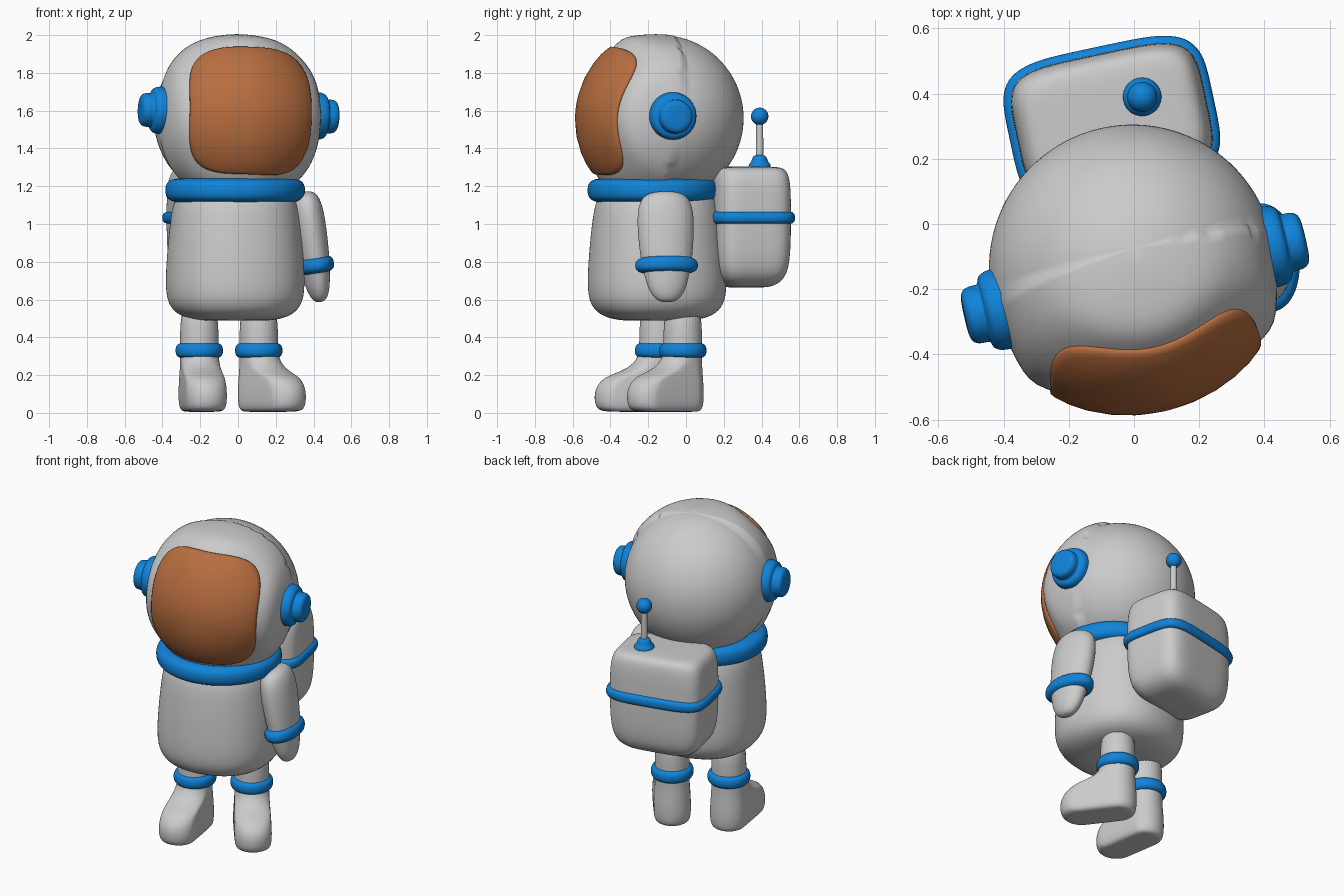
import bpy, bmesh, math
from mathutils import Matrix, Vector, Euler

if "Cube" in bpy.data.objects:
    bpy.data.objects.remove(bpy.data.objects["Cube"])


def material(name, rgb):
    m = bpy.data.materials.new(name)
    m.diffuse_color = (*rgb, 1)
    m.use_nodes = True
    m.node_tree.nodes["Principled BSDF"].inputs["Base Color"].default_value = m.diffuse_color
    return m


BLUE = material("blue", (0.005, 0.23, 0.70))
ORANGE = material("orange", (0.48, 0.155, 0.05))


def place(loc, rx=0, ry=0, rz=0):
    e = Euler([math.radians(a) for a in (rx, ry, rz)])
    return Matrix.Translation(loc) @ e.to_matrix().to_4x4()


def finish(bm, name, matrix, mat=None, subsurf=0):
    bmesh.ops.recalc_face_normals(bm, faces=bm.faces)
    for f in bm.faces:
        f.smooth = True
    me = bpy.data.meshes.new(name)
    bm.to_mesh(me)
    bm.free()
    ob = bpy.data.objects.new(name, me)
    bpy.context.collection.objects.link(ob)
    ob.matrix_world = matrix
    if mat:
        me.materials.append(mat)
    if subsurf:
        mod = ob.modifiers.new("smooth", 'SUBSURF')
        mod.levels = mod.render_levels = subsurf
    return ob


def squircle(a, n):
    c, s = math.cos(a), math.sin(a)
    k = (abs(c) ** n + abs(s) ** n) ** (-1 / n)
    return c * k, s * k


def loft(bm, rings):
    loops = [[bm.verts.new(p) for p in ring] for ring in rings]
    n = len(loops[0])
    for a, b in zip(loops, loops[1:]):
        for i in range(n):
            bm.faces.new((a[i], a[(i + 1) % n], b[(i + 1) % n], b[i]))
    bm.faces.new(loops[0])
    bm.faces.new(loops[-1])


def turned(name, profile, matrix, sx=1, sy=1, power=2, mat=None, seg=32):
    """Closed solid from (radius, height) pairs, with a squircle cross-section."""
    unit = [squircle(2 * math.pi * i / seg, power) for i in range(seg)]
    bm = bmesh.new()
    loft(bm, [[(x * r * sx, y * r * sy, z) for x, y in unit] for r, z in profile])
    return finish(bm, name, matrix, mat, 2)


def band(name, matrix, rx, ry, h, power=2):
    """Rounded blue ring of half height h."""
    c = h * 0.9 / rx
    prof = [(1 - 2 * c, -h), (1 - c, -h), (1 - 0.25 * c, -0.8 * h), (1.005, -0.35 * h),
            (1.005, 0.35 * h), (1 - 0.25 * c, 0.8 * h), (1 - c, h), (1 - 2 * c, h)]
    return turned(name, prof, matrix, rx, ry, power, BLUE)


# Helmet: sphere with a raised rim around the visor opening
HEAD = place((-0.005, -0.135, 1.56), -7.5, 2, 13)
U, V, POW = 0.335, 0.345, 3.5
bm = bmesh.new()
bmesh.ops.create_uvsphere(bm, u_segments=96, v_segments=64, radius=0.44)
for v in bm.verts:
    if v.co.y < 0:
        d = ((abs(v.co.x) / U) ** POW + (abs(v.co.z) / V) ** POW) ** (1 / POW)
        v.co *= 1 + 0.055 * math.exp(-((d - 1.08) / 0.14) ** 2)
finish(bm, "helmet", HEAD)

# Visor: squircle patch projected on the sphere
rings = []
for d, R in [(1.0, 0.43), (1.0, 0.452), (0.985, 0.461), (0.95, 0.463), (0.85, 0.462),
             (0.7, 0.459), (0.5, 0.455), (0.3, 0.452), (0.1, 0.451)]:
    ring = []
    for i in range(96):
        x, z = squircle(2 * math.pi * i / 96, POW)
        x, z = x * U * d, z * V * d
        ring.append(Vector((x, -math.sqrt(0.46 ** 2 - x * x - z * z), z)) * R / 0.46)
    rings.append(ring)
bm = bmesh.new()
loft(bm, rings)
finish(bm, "visor", HEAD, ORANGE)

# Ear pieces
EAR = [(0.10, 0.36), (0.125, 0.375), (0.129, 0.44), (0.115, 0.472), (0.09, 0.474),
       (0.09, 0.485), (0.09, 0.515), (0.075, 0.535), (0.03, 0.537)]
for side, name in ((1, "right_ear_piece"), (-1, "left_ear_piece")):
    turned(name, EAR, HEAD @ place((0, -0.035, 0.022), 0, 90 * side), mat=BLUE)

# Torso and collar
turned("torso", [(0.1, 0.488), (0.2, 0.488), (0.30, 0.515), (0.352, 0.575), (0.366, 0.66),
                 (0.361, 0.8), (0.343, 1.0), (0.32, 1.15), (0.25, 1.2)],
       place((-0.015, -0.153, 0), 0, 0, 13), power=2.3)
band("collar", place((-0.015, -0.172, 1.178), 0, 0, 13), 0.372, 0.349, 0.064)

# Arm and cuff
ARM = place((0.39, -0.105, 0.88), 0, -9, 8)
turned("arm", [(0.15, -0.297), (0.42, -0.285), (0.68, -0.23), (0.81, -0.15), (0.92, -0.08),
               (1.0, 0.04), (1.03, 0.15), (0.95, 0.235), (0.7, 0.283), (0.25, 0.295)],
       ARM, 0.09, 0.148)
band("arm_cuff", ARM @ place((0, 0, -0.1)), 0.102, 0.168, 0.045)

# Legs with boots: round column whose lower sections stretch toward the toe
BOOT = [(0.05, 0.14, 0.006), (0.09, 0.215, 0.006), (0.108, 0.23, 0.03), (0.112, 0.233, 0.09),
        (0.11, 0.222, 0.145), (0.107, 0.18, 0.19), (0.105, 0.11, 0.215), (0.103, 0.04, 0.25),
        (0.102, 0.005, 0.30), (0.102, 0, 0.36), (0.102, 0, 0.6)]
for name, x, y, yaw in (("right", 0.11, -0.017, 37), ("left", -0.205, -0.145, 9)):
    M = place((x, y, 0), 0, 0, yaw)
    bm = bmesh.new()
    rings = []
    for r, e, z in BOOT:
        ring = []
        for i in range(32):
            a = 2 * math.pi * (i + 0.5) / 32
            c, s = math.cos(a), math.sin(a)
            ring.append((r * c, r * s - (e if s < 0 else 0), z))
        rings.append(ring)
    loft(bm, rings)
    finish(bm, name + "_leg", M, None, 2)
    band(name + "_leg_cuff", M @ place((0, 0, 0.33)), 0.126, 0.126, 0.043)

# Backpack with strap
PACK = place((-0.068, 0.32, 0), 0, 0, 12)
turned("backpack", [(0.2, 0.664), (0.5, 0.664), (0.74, 0.685), (0.91, 0.735), (0.98, 0.82),
                    (1.0, 0.95), (1.0, 1.15), (0.97, 1.24), (0.89, 1.29), (0.7, 1.303),
                    (0.3, 1.305)], PACK, 0.297, 0.206, 5, seg=48)
band("backpack_strap", PACK @ place((0, 0, 1.033)), 0.318, 0.227, 0.034, 5)

# Antenna
ANT = place((0.025, 0.39, 0))
turned("antenna_base", [(0.04, 1.28), (0.06, 1.29), (0.06, 1.315), (0.045, 1.328),
                        (0.04, 1.345), (0.033, 1.362), (0.012, 1.366)], ANT, mat=BLUE)
turned("antenna_stem", [(0.02, 1.33), (0.02, 1.4), (0.019, 1.5), (0.019, 1.56)], ANT, seg=16)
bm = bmesh.new()
bmesh.ops.create_uvsphere(bm, u_segments=32, v_segments=20, radius=0.046)
finish(bm, "antenna_ball", ANT @ place((0, 0, 1.57)), BLUE)
